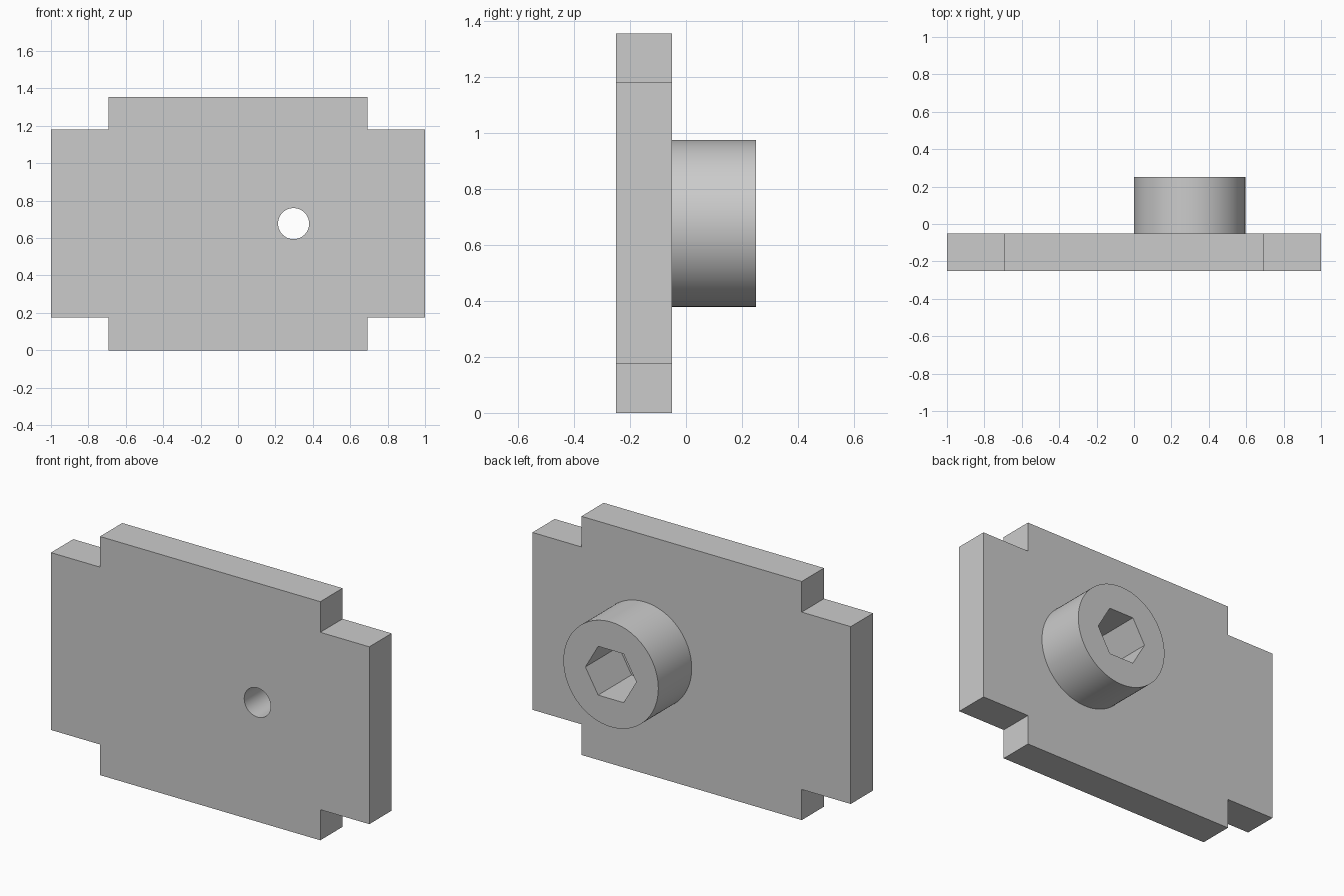
import bpy
import bmesh
from math import cos, sin, tau, radians

default_cube = bpy.data.objects.get("Cube")
if default_cube:
    bpy.data.objects.remove(default_cube, do_unlink=True)

AXIS_X, AXIS_Z = 0.297, 0.677      # shared axis of hole, boss and socket
FRONT, BACK, BOSS_END = -0.25, -0.05, 0.25

grey = bpy.data.materials.new("light_grey")
grey.use_nodes = True
grey.diffuse_color = (0.6, 0.6, 0.6, 1)
grey.node_tree.nodes["Principled BSDF"].inputs["Base Color"].default_value = (0.6, 0.6, 0.6, 1)


def ring(radius, sides):
    """Regular outline around the shared axis, with a corner on +x."""
    return [(AXIS_X + radius * cos(tau * i / sides), AXIS_Z + radius * sin(tau * i / sides))
            for i in range(sides)]


def prism(name, outline, y0, y1):
    """Extrude an (x, z) outline along y."""
    bm = bmesh.new()
    face = bm.faces.new([bm.verts.new((x, y0, z)) for x, z in outline])
    extruded = bmesh.ops.extrude_face_region(bm, geom=[face])["geom"]
    verts = [v for v in extruded if isinstance(v, bmesh.types.BMVert)]
    bmesh.ops.translate(bm, vec=(0, y1 - y0, 0), verts=verts)
    bmesh.ops.recalc_face_normals(bm, faces=bm.faces)
    mesh = bpy.data.meshes.new(name)
    bm.to_mesh(mesh)
    bm.free()
    mesh.materials.append(grey)
    obj = bpy.data.objects.new(name, mesh)
    bpy.context.collection.objects.link(obj)
    return obj


def activate(obj):
    bpy.ops.object.select_all(action="DESELECT")
    obj.select_set(True)
    bpy.context.view_layer.objects.active = obj


def cut(obj, cutter):
    """Subtract the cutter, then smooth only the round walls."""
    cutter.hide_render = True
    mod = obj.modifiers.new("opening", "BOOLEAN")
    mod.operation = "DIFFERENCE"
    mod.solver = "EXACT"
    mod.object = cutter
    activate(obj)
    bpy.ops.object.modifier_apply(modifier=mod.name)
    bpy.data.objects.remove(cutter, do_unlink=True)
    bpy.ops.object.shade_smooth_by_angle(angle=radians(30))


# Plate with four notched corners and a round through hole
W, N, H, LOW = 1.0, 0.692, 1.355, 0.174
HIGH = H - LOW
right_side = [(N, 0), (N, LOW), (W, LOW), (W, HIGH), (N, HIGH), (N, H)]
outline = right_side + [(-x, z) for x, z in reversed(right_side)]
plate = prism("plate", outline, FRONT, BACK)
cut(plate, prism("hole_cutter", ring(0.083, 64), FRONT - 0.1, BACK + 0.1))

# Round boss on the back with a hexagonal socket down to the plate
boss = prism("boss", ring(0.298, 96), BACK, BOSS_END)
cut(boss, prism("socket_cutter", ring(0.16, 6), BACK - 0.1, BOSS_END + 0.1))
